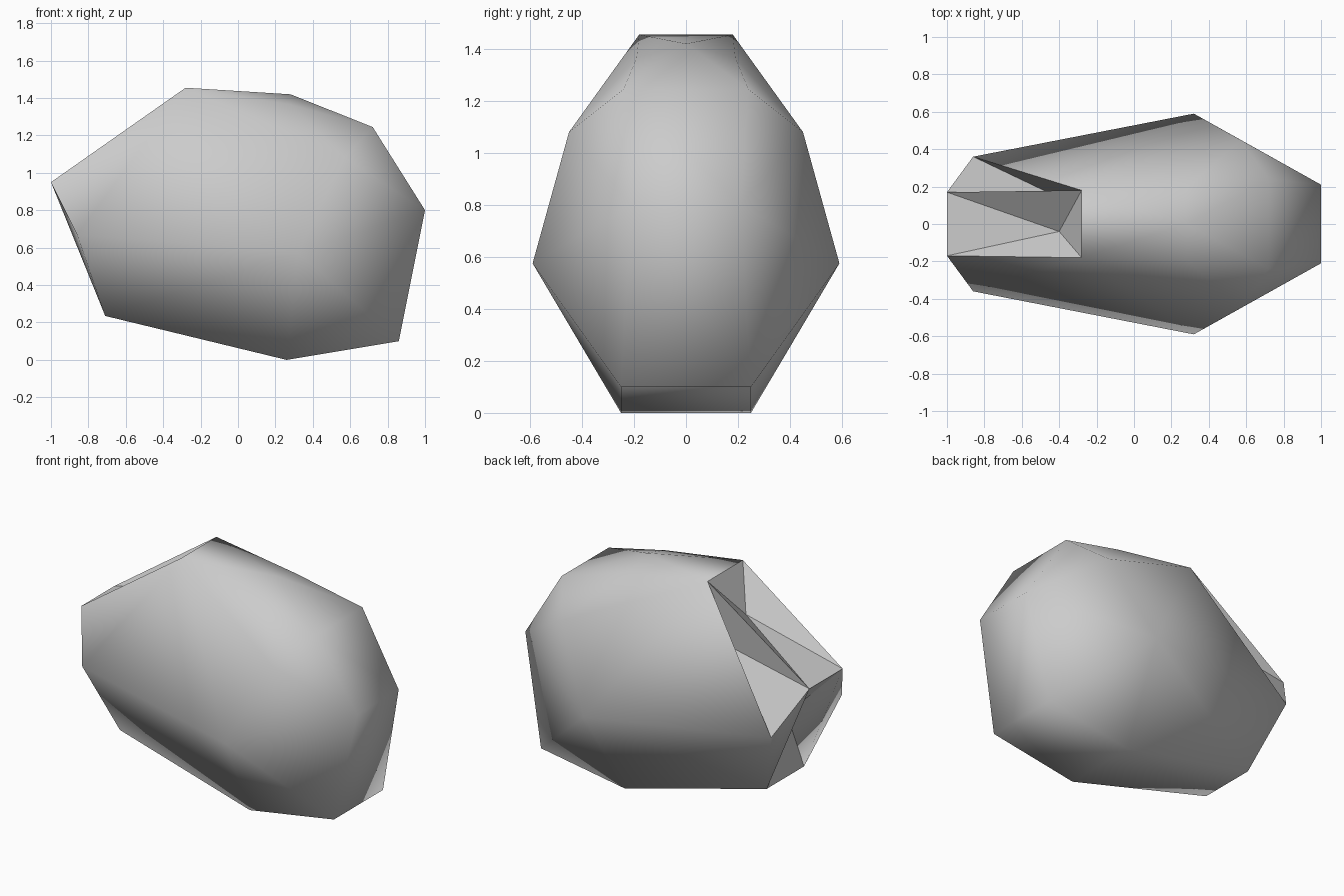
import bpy, bmesh, math

if "Cube" in bpy.data.objects:
    bpy.data.objects.remove(bpy.data.objects["Cube"])

# mirrored corner points of the faceted shell (x, half width, z)
half = {
    "tip":    (-1.00, 0.17, 0.95),
    "crest":  (-0.28, 0.18, 1.455),
    "top":    (0.28, 0.19, 1.365),
    "brow":   (0.72, 0.24, 1.245),
    "nose":   (1.00, 0.21, 0.80),
    "toe":    (0.86, 0.25, 0.10),
    "base":   (0.26, 0.25, 0.00),
    "heel":   (-0.71, 0.19, 0.235),
    "cheek":  (-0.86, 0.36, 0.67),
    "side":   (0.32, 0.59, 0.575),
    "upper":  (0.57, 0.45, 1.08),
}

# closed outer shell
bm = bmesh.new()
for x, y, z in half.values():
    bm.verts.new((x, y, z))
    bm.verts.new((x, -y, z))
bm.verts.new((0.28, 0, 1.42))
hull = bmesh.ops.convex_hull(bm, input=bm.verts[:])
junk = [g for g in set(hull["geom_interior"]) | set(hull["geom_unused"])
        if isinstance(g, bmesh.types.BMVert)]
bmesh.ops.delete(bm, geom=junk, context='VERTS')


def corner(name, s):
    x, y, z = half[name]
    return min(bm.verts, key=lambda q: abs(q.co.x - x) + abs(q.co.y - s * y) + abs(q.co.z - z))


def recess(keys, centre):
    """Replace the flat panel between some corners by a sharp-edged dented fan."""
    ring = [corner(*k) for k in keys]
    old = [f for f in bm.faces if all(q in ring for q in f.verts)]
    bmesh.ops.delete(bm, geom=old, context='FACES')
    c = bm.verts.new(centre)
    for i, a in enumerate(ring):
        bm.faces.new((a, ring[(i + 1) % len(ring)], c))
    return c


# hollow on the sloping top, dent in the end, groove on the back wall
dents = [recess([("tip", -1), ("tip", 1), ("crest", 1), ("crest", -1)], (-0.40, -0.04, 1.19)),
         recess([("tip", 1), ("tip", -1), ("heel", -1), ("heel", 1)], (-0.72, 0, 0.65)),
         recess([("tip", 1), ("crest", 1), ("cheek", 1)], (-0.42, 0.15, 1.06))]

bmesh.ops.recalc_face_normals(bm, faces=bm.faces[:])
bm.verts.index_update()
dent_ids = {c.index for c in dents}
mesh = bpy.data.meshes.new("faceted_shell")
bm.to_mesh(mesh)
bm.free()
obj = bpy.data.objects.new("faceted_shell", mesh)
bpy.context.collection.objects.link(obj)
bpy.context.view_layer.objects.active = obj
obj.select_set(True)
bpy.ops.object.shade_smooth_by_angle(angle=math.radians(66))

# crisp folds inside the dents
for e in mesh.edges:
    if dent_ids & set(e.vertices):
        e.use_edge_sharp = True
